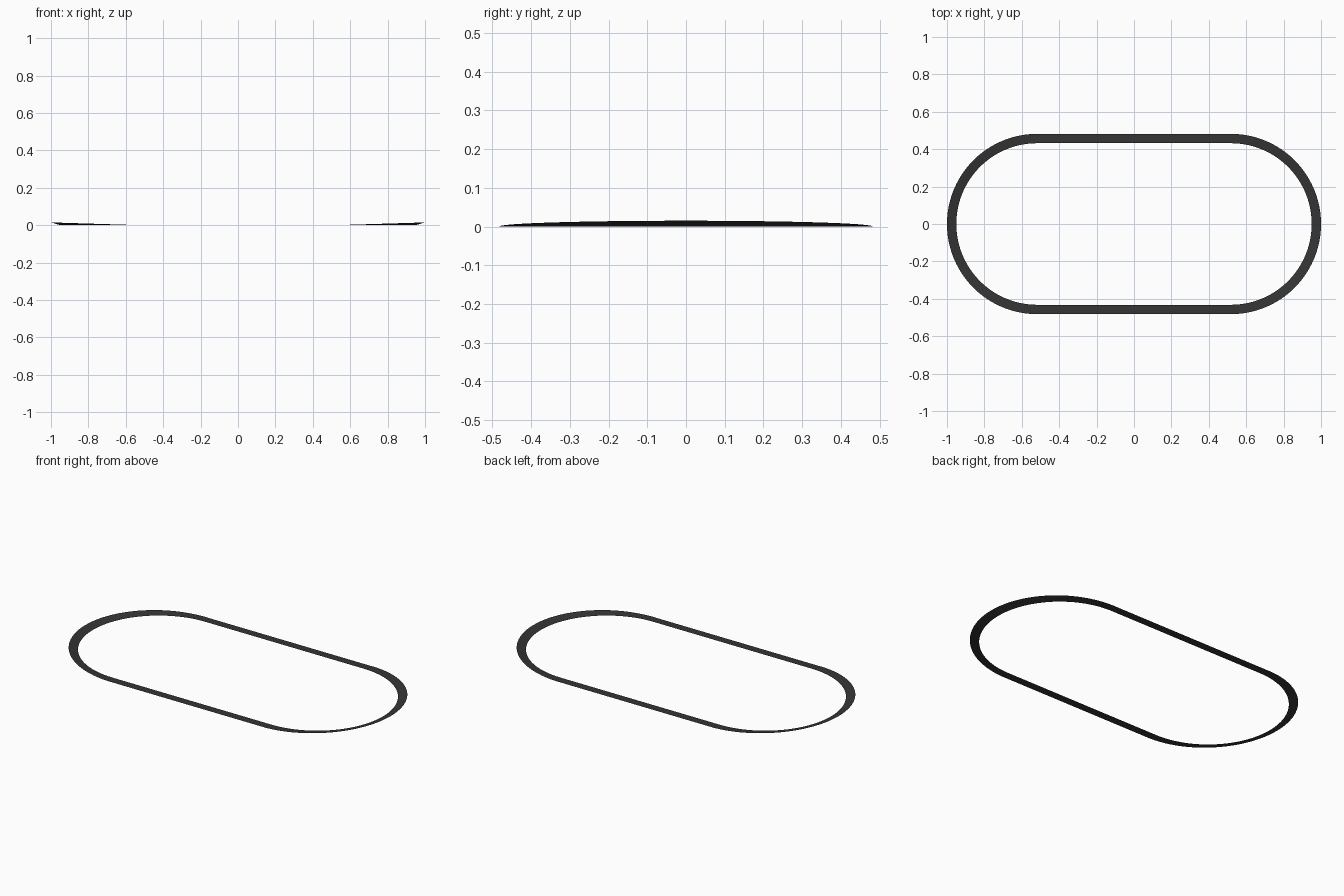
import bpy, bmesh, math

if "Cube" in bpy.data.objects:
    bpy.data.objects.remove(bpy.data.objects["Cube"])

HALF_STRAIGHT = 0.518   # centre of each end curve
R_OUT, R_IN = 0.482, 0.432
BANK = 0.015            # rise of the outer edge at mid-curve
CURVE_SEGS, STRAIGHT_SEGS = 48, 16

# Path stations: (centre x, angle, bank height) around the oval
stations = []
for side in (1, -1):
    start = -math.pi / 2 if side == 1 else math.pi / 2
    for i in range(CURVE_SEGS + 1):
        t = math.pi * i / CURVE_SEGS
        stations.append((side * HALF_STRAIGHT, start + t, BANK * math.sin(t)))
    for i in range(1, STRAIGHT_SEGS):
        f = 1 - 2 * i / STRAIGHT_SEGS
        stations.append((side * HALF_STRAIGHT * f, start + math.pi, 0.0))

# Track ribbon: flat straights, curves banked up at the outer edge
bm = bmesh.new()
pairs = []
for cx, a, h in stations:
    c, s = math.cos(a), math.sin(a)
    pairs.append((bm.verts.new((cx + R_IN * c, R_IN * s, 0)),
                  bm.verts.new((cx + R_OUT * c, R_OUT * s, h))))
for (i0, o0), (i1, o1) in zip(pairs, pairs[1:] + pairs[:1]):
    bm.faces.new((i0, o0, o1, i1)).smooth = True
mesh = bpy.data.meshes.new("track_surface")
bm.to_mesh(mesh)
bm.free()
track = bpy.data.objects.new("track_surface", mesh)
bpy.context.collection.objects.link(track)

# Dark asphalt
mat = bpy.data.materials.new("asphalt")
mat.diffuse_color = (0.035, 0.035, 0.035, 1)
mat.use_nodes = True
mat.node_tree.nodes["Principled BSDF"].inputs["Base Color"].default_value = mat.diffuse_color
mesh.materials.append(mat)
